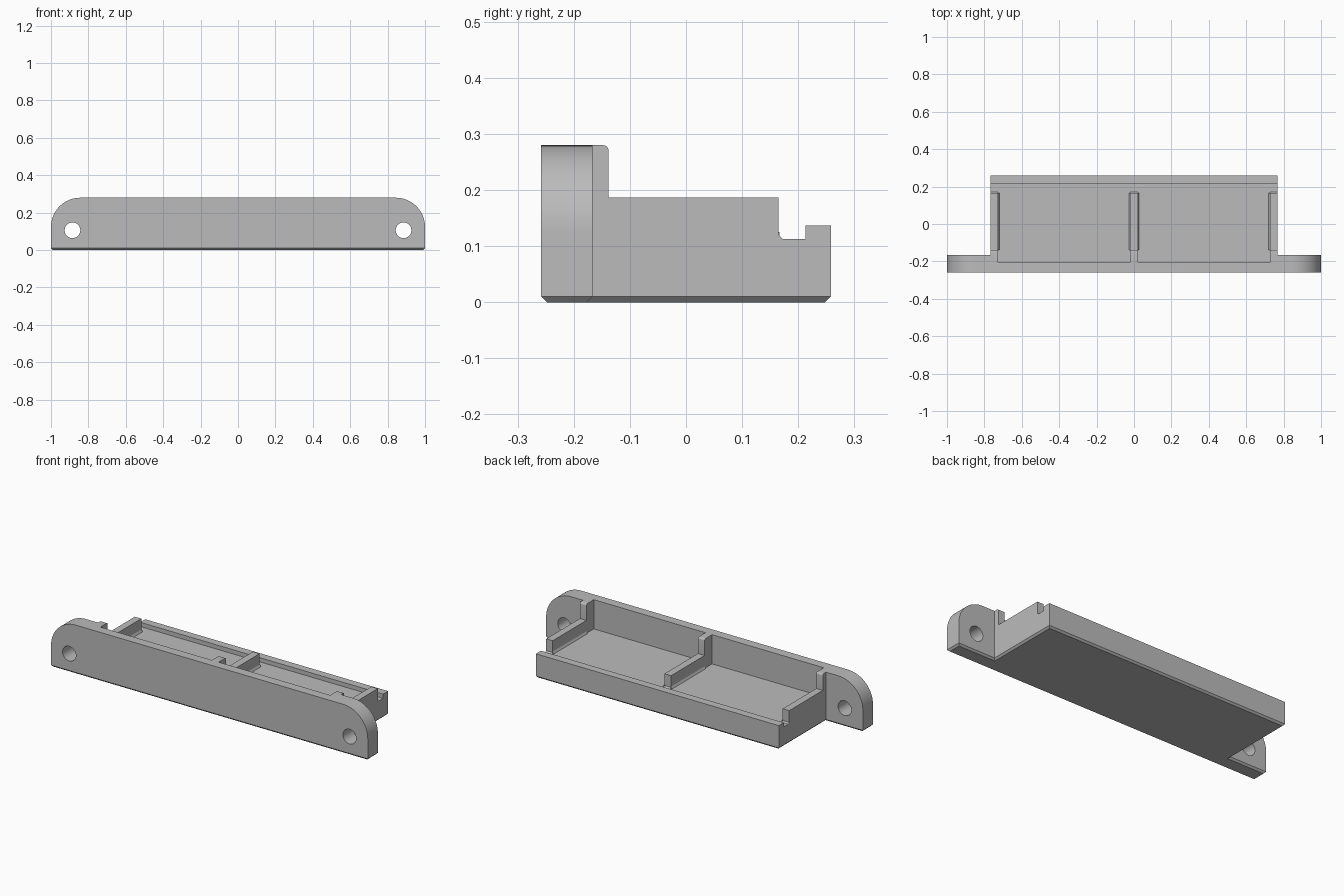
import bpy, bmesh, math
from mathutils import Vector

cube = bpy.data.objects.get("Cube")
if cube:
    bpy.data.objects.remove(cube, do_unlink=True)

grey = bpy.data.materials.new("plain grey")
grey.use_nodes = True
GREY = (0.5, 0.5, 0.5, 1)
grey.diffuse_color = GREY
grey.node_tree.nodes["Principled BSDF"].inputs["Base Color"].default_value = GREY


def prism(name, points, axis, lo, hi, chamfer=0):
    """Extrude a 2D outline along an axis, optionally chamfering its low end."""
    def place(p, d):
        co = list(p)
        co.insert("xyz".index(axis), d)
        return Vector(co)
    bm = bmesh.new()
    face = bm.faces.new([bm.verts.new(place(p, lo)) for p in points])
    edges = list(face.edges)
    top = bmesh.ops.extrude_face_region(bm, geom=[face], use_keep_orig=True)["geom"]
    shift = place((0, 0), hi - lo)
    bmesh.ops.translate(bm, vec=shift, verts=[v for v in top if isinstance(v, bmesh.types.BMVert)])
    bmesh.ops.recalc_face_normals(bm, faces=bm.faces)
    if chamfer:
        bmesh.ops.bevel(bm, geom=edges, offset=chamfer, segments=1,
                        profile=0.5, affect='EDGES')
    mesh = bpy.data.meshes.new(name)
    bm.to_mesh(mesh)
    bm.free()
    mesh.materials.append(grey)
    ob = bpy.data.objects.new(name, mesh)
    bpy.context.collection.objects.link(ob)
    return ob


def arc(cx, cy, r, start, end, steps):
    return [(cx + r * math.cos(a), cy + r * math.sin(a))
            for a in (math.radians(start + (end - start) * i / steps) for i in range(steps + 1))]


def combine(target, tool, operation):
    bpy.context.view_layer.objects.active = target
    mod = target.modifiers.new(operation.title(), 'BOOLEAN')
    mod.operation, mod.object, mod.solver = operation, tool, 'EXACT'
    bpy.ops.object.modifier_apply(modifier=mod.name)
    bpy.data.objects.remove(tool, do_unlink=True)


FRONT, BACK, PLATE_BACK = -0.258, 0.258, -0.167
TRAY, FLOOR, TOP = 0.767, 0.113, 0.28
PILLAR, LIP, RIDGE_END = -0.138, 0.213, 0.165
INNER, OUTER, FOOT = 0.021, 0.726, 0.007

# Solid T-shaped footprint with a chamfered underside
half = [(1, FRONT), (1, PLATE_BACK), (TRAY, PLATE_BACK), (TRAY, BACK)]
body = prism("tray_body", half + [(-x, y) for x, y in reversed(half)], "z", 0, 0.4, 0.01)

# Side outline: plate and pillars, ridges, gap, rear lip
side = [(-0.4, -0.1), (0.4, -0.1), (0.4, 0.137), (LIP, 0.137), (LIP, FLOOR),
        (RIDGE_END + FOOT, FLOOR), (RIDGE_END, FLOOR + FOOT), (RIDGE_END, 0.187), (PILLAR, 0.187)]
side += arc(PILLAR - 0.01, TOP - 0.01, 0.01, 0, 90, 5) + [(-0.4, TOP)]
combine(body, prism("side_outline", side, "x", -1.2, 1.2), 'INTERSECT')

# Front outline: rounded upper corners
R = 0.157
outline = [(-1, -0.1), (1, -0.1)] + arc(1 - R, TOP - R, R, 0, 90, 20)
outline += arc(R - 1, TOP - R, R, 90, 180, 20)
combine(body, prism("front_outline", outline, "y", -0.5, 0.5), 'INTERSECT')

# Two pockets and two screw holes
for s in (-1, 1):
    pocket = [(s * INNER, -0.205), (s * OUTER, -0.205), (s * OUTER, LIP), (s * INNER, LIP)]
    combine(body, prism("pocket", pocket, "z", FLOOR, 0.6), 'DIFFERENCE')
    hole = arc(s * 0.885, 0.106, 0.042, 0, 360, 32)[:-1]
    combine(body, prism("hole", hole, "y", -0.5, 0), 'DIFFERENCE')

bpy.ops.object.select_all(action='DESELECT')
body.select_set(True)
bpy.context.view_layer.objects.active = body
bpy.ops.object.shade_smooth_by_angle(angle=math.radians(30))

# Sloped feet along the ridges
for s, label in ((1, "left"), (-1, "right")):
    for x, d, part in ((INNER, 1, "middle"), (OUTER, -1, "side")):
        foot = [(s * (x - d * 0.003), FLOOR - 0.003), (s * (x + d * FOOT), FLOOR - 0.003),
                (s * (x + d * FOOT), FLOOR), (s * x, FLOOR + 0.012), (s * (x - d * 0.003), FLOOR + 0.012)]
        prism(f"{label}_{part}_ridge_foot", foot, "y", PILLAR, RIDGE_END + 0.002)
